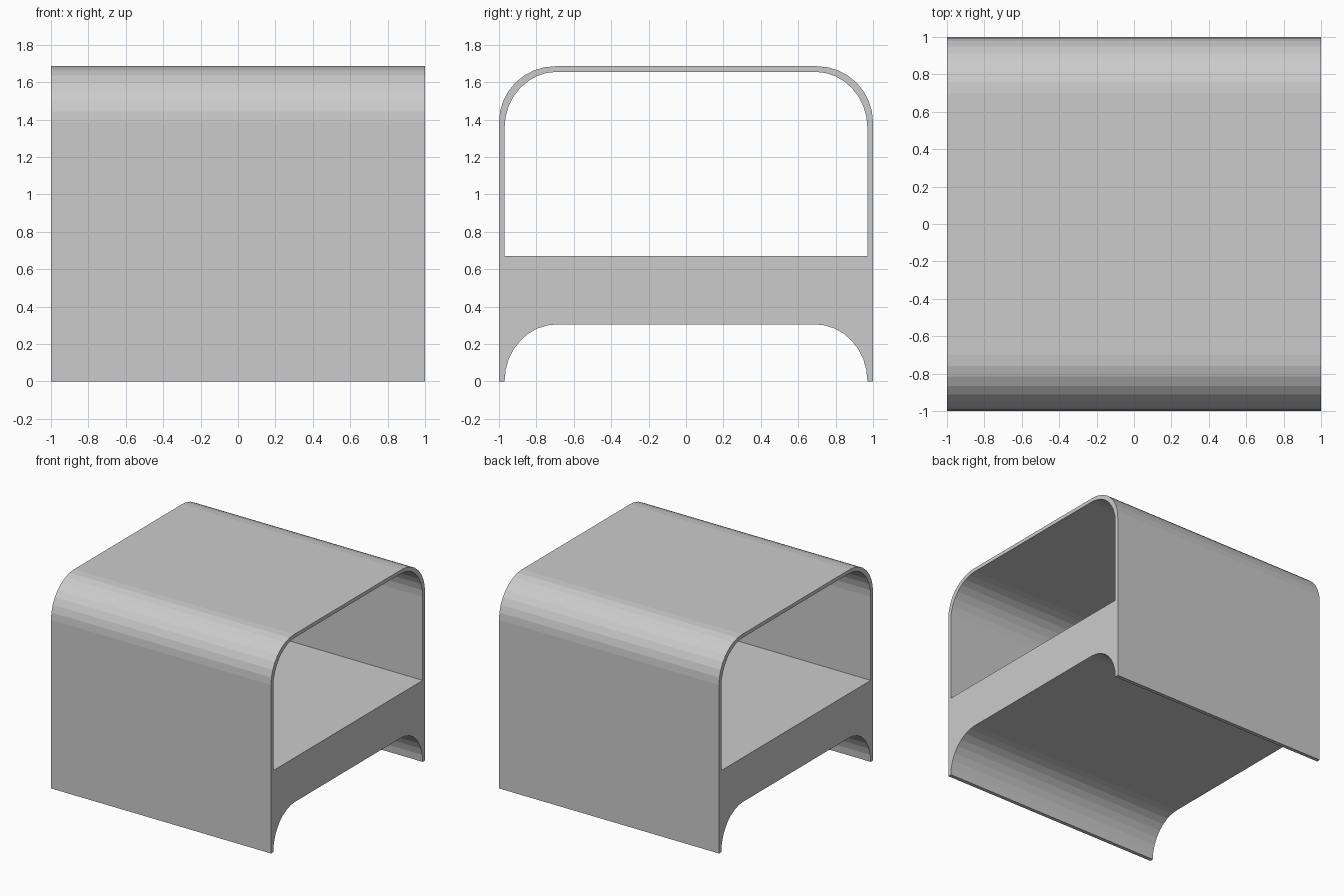
import bpy, bmesh
from math import sin, cos, pi

if "Cube" in bpy.data.objects:
    bpy.data.objects.remove(bpy.data.objects["Cube"])

SEGS = 8


def rounded_top(half, top, ry, rz):
    """Points (y, z) across a flat top with rounded corners, from -y to +y."""
    right = []
    for i in range(SEGS + 1):
        a = pi / 2 * (1 - i / SEGS)
        right.append((half - ry + ry * cos(a), top - rz + rz * sin(a)))
    return [(-y, z) for y, z in reversed(right)] + right


# outer hood outline, closed underneath by the leg arch
outer = [(-1, 0)] + rounded_top(1, 1.685, 0.30, 0.30) + [(1, 0)]
outer += list(reversed(rounded_top(0.97, 0.305, 0.28, 0.305)))

# upper opening above the shelf
opening = [(-0.97, 0.67)] + rounded_top(0.97, 1.655, 0.28, 0.30) + [(0.97, 0.67)]

# fill the end profile and extrude it along x
bm = bmesh.new()
edges = []
for loop in (outer, opening):
    verts = [bm.verts.new((-1, y, z)) for y, z in loop]
    edges += [bm.edges.new((v, verts[i - 1])) for i, v in enumerate(verts)]
bmesh.ops.triangle_fill(bm, edges=edges, use_beauty=True, use_dissolve=False)
result = bmesh.ops.extrude_face_region(bm, geom=bm.faces[:], use_keep_orig=True)
moved = [g for g in result["geom"] if isinstance(g, bmesh.types.BMVert)]
bmesh.ops.translate(bm, verts=moved, vec=(2, 0, 0))
bmesh.ops.recalc_face_normals(bm, faces=bm.faces[:])

mesh = bpy.data.meshes.new("side_table_body")
bm.to_mesh(mesh)
bm.free()
body = bpy.data.objects.new("side_table_body", mesh)
bpy.context.collection.objects.link(body)
